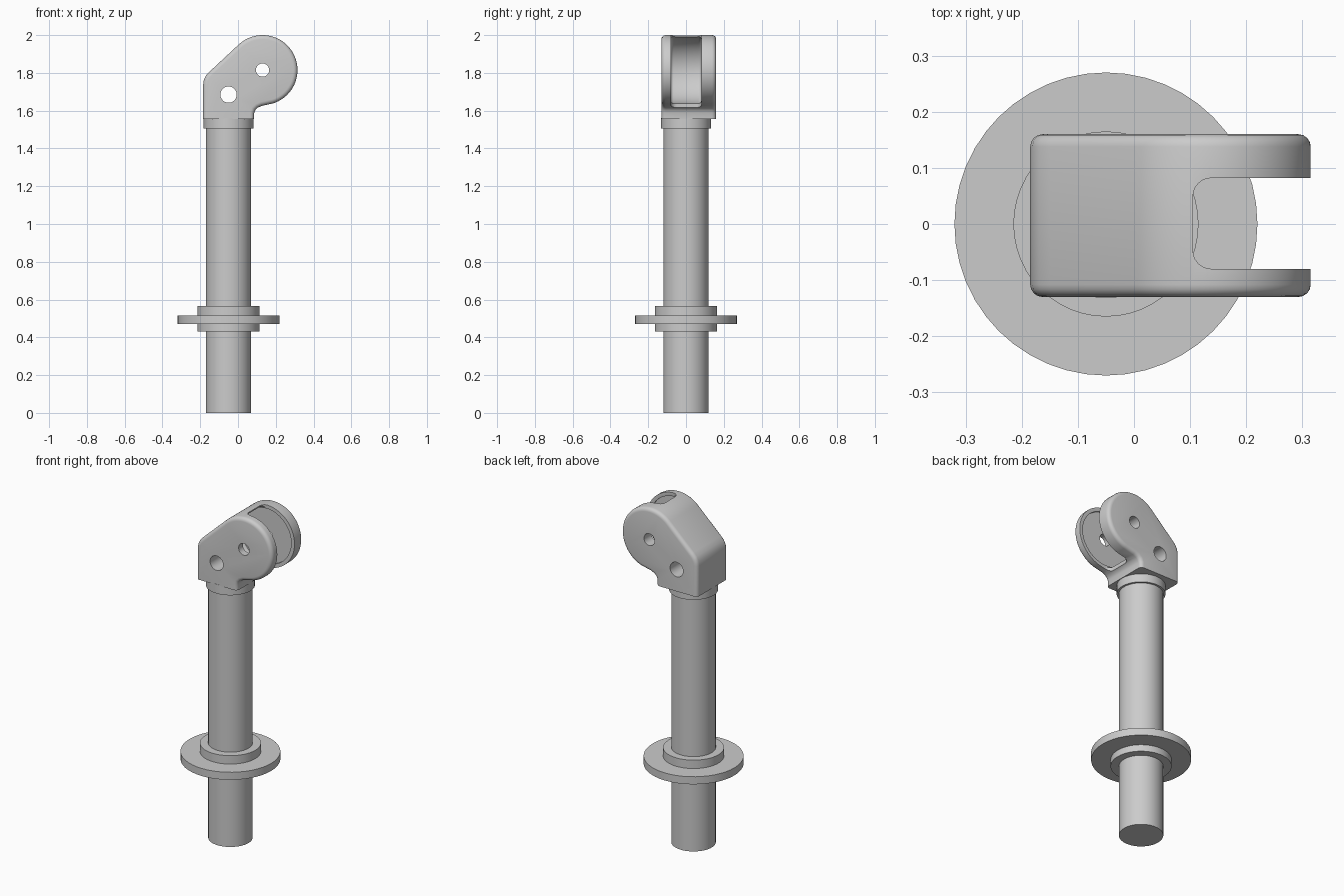
import bpy, bmesh, math
from mathutils import Matrix

cube = bpy.data.objects.get("Cube")
if cube:
    bpy.data.objects.remove(cube, do_unlink=True)

grey = bpy.data.materials.new("plain grey")
grey.use_nodes = True
colour = (0.6, 0.6, 0.6, 1)
grey.diffuse_color = colour
grey.node_tree.nodes["Principled BSDF"].inputs["Base Color"].default_value = colour

AXIS_X = -0.05           # centre line of the post
PX, PZ, PR = 0.13, 1.815, 0.185   # pivot eye centre and radius


def finish(name, bm):
    bmesh.ops.recalc_face_normals(bm, faces=bm.faces[:])
    mesh = bpy.data.meshes.new(name)
    bm.to_mesh(mesh)
    bm.free()
    mesh.materials.append(grey)
    ob = bpy.data.objects.new(name, mesh)
    bpy.context.collection.objects.link(ob)
    return ob


def smooth(ob):
    bpy.ops.object.select_all(action="DESELECT")
    ob.select_set(True)
    bpy.context.view_layer.objects.active = ob
    bpy.ops.object.shade_smooth_by_angle(angle=math.radians(35))


def upright_cylinder(name, r, z0, z1):
    bm = bmesh.new()
    bmesh.ops.create_cone(bm, cap_ends=True, segments=48, radius1=r, radius2=r, depth=z1 - z0,
                          matrix=Matrix.Translation((AXIS_X, 0, (z0 + z1) / 2)))
    ob = finish(name, bm)
    smooth(ob)
    return ob


def cross_cylinder(name, x, z, r, half, bevel=0):
    """Cylinder along y, with optionally rounded rims."""
    bm = bmesh.new()
    bmesh.ops.create_cone(bm, cap_ends=True, segments=64, radius1=r, radius2=r, depth=2 * half,
                          matrix=Matrix.Translation((x, 0, z)) @ Matrix.Rotation(math.pi / 2, 4, "X"))
    if bevel:
        rims = [e for e in bm.edges if abs(e.verts[0].co.y - e.verts[1].co.y) < 1e-5]
        bmesh.ops.bevel(bm, geom=rims, offset=bevel, segments=4, profile=0.5, affect="EDGES")
    return finish(name, bm)


# Post, mounting flange and collar
upright_cylinder("post", 0.12, 0, 1.53)
upright_cylinder("flange_hub", 0.165, 0.43, 0.565)
upright_cylinder("flange_disc", 0.27, 0.47, 0.515)
upright_cylinder("collar", 0.132, 1.505, 1.56)

# Clevis head: side profile pushed through in y, with rounded outer edges
profile = [(0.085, 1.555), (-0.185, 1.555), (-0.185, 1.735), (-0.181, 1.762),
           (-0.169, 1.787), (-0.15, 1.807)]
for i in range(49):
    a = math.radians(133 - 205 * i / 48)
    profile.append((PX + PR * math.cos(a), PZ + PR * math.sin(a)))
profile += [(0.125, 1.625), (0.105, 1.616), (0.092, 1.604), (0.086, 1.588)]

bm = bmesh.new()
front = bm.faces.new([bm.verts.new((x, -0.13, z)) for x, z in profile])
ext = bmesh.ops.extrude_face_region(bm, geom=[front])
moved = [v for v in ext["geom"] if isinstance(v, bmesh.types.BMVert)]
bmesh.ops.translate(bm, vec=(0, 0.29, 0), verts=moved)
rims = [e for e in bm.edges if abs(e.verts[0].co.y - e.verts[1].co.y) < 1e-5
        and max(v.co.z for v in e.verts) > 1.56]
bmesh.ops.bevel(bm, geom=rims, offset=0.022, segments=4, profile=0.5,
                affect="EDGES", clamp_overlap=False)
head = finish("clevis_head", bm)

# Slot cutter with rounded inner corners
bm = bmesh.new()
bmesh.ops.create_cube(bm, size=1, matrix=Matrix.Translation((0.305, 0.001, 1.8))
                      @ Matrix.Diagonal((0.4, 0.162, 0.6, 1)))
corners = [e for e in bm.edges if abs(e.verts[0].co.z - e.verts[1].co.z) > 0.1
           and e.verts[0].co.x < 0.2]
bmesh.ops.bevel(bm, geom=corners, offset=0.033, segments=6, profile=0.5, affect="EDGES")

cutters = [
    finish("slot_cutter", bm),
    cross_cylinder("slot_hollow_cutter", PX, PZ, 0.178, 0.081, 0.015),
    cross_cylinder("pocket_cutter", PX, PZ, 0.163, 0.09),
    cross_cylinder("pivot_hole_cutter", PX, PZ, 0.035, 0.4),
    cross_cylinder("pin_hole_cutter", AXIS_X, 1.685, 0.043, 0.4),
]
bpy.context.view_layer.objects.active = head
for cutter in cutters:
    mod = head.modifiers.new(cutter.name, "BOOLEAN")
    mod.operation = "DIFFERENCE"
    mod.solver = "EXACT"
    mod.object = cutter
    bpy.ops.object.modifier_apply(modifier=mod.name)
    bpy.data.objects.remove(cutter, do_unlink=True)
smooth(head)
